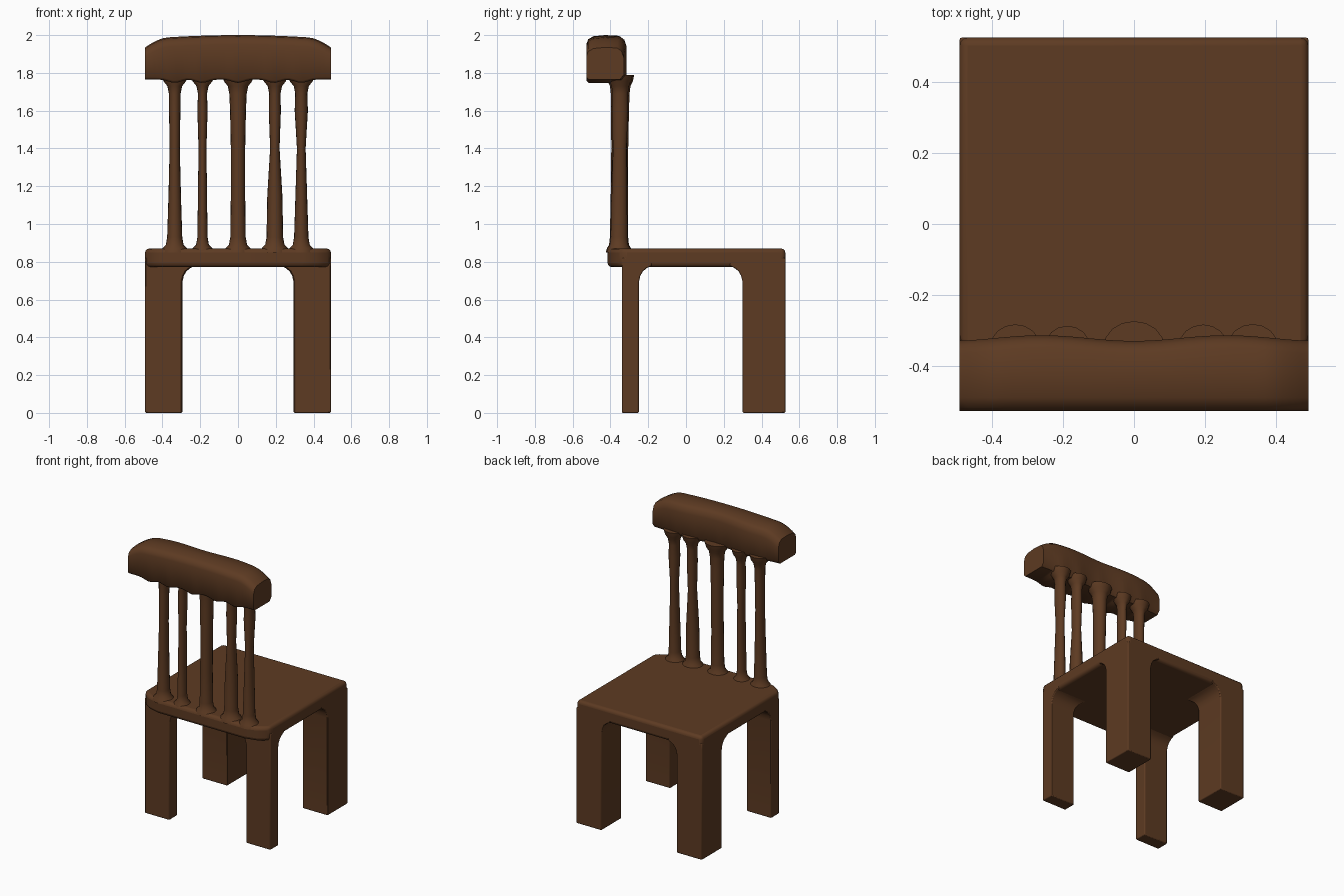
import bpy, bmesh, math

if "Cube" in bpy.data.objects:
    bpy.data.objects.remove(bpy.data.objects["Cube"])

wood = bpy.data.materials.new("brown wood")
wood.diffuse_color = (0.11, 0.043, 0.016, 1)
wood.use_nodes = True
wood.node_tree.nodes["Principled BSDF"].inputs["Base Color"].default_value = wood.diffuse_color


def finish(name, bm, bevel=0.0, segments=3, angle=40):
    bmesh.ops.recalc_face_normals(bm, faces=bm.faces)
    mesh = bpy.data.meshes.new(name)
    bm.to_mesh(mesh)
    bm.free()
    ob = bpy.data.objects.new(name, mesh)
    bpy.context.collection.objects.link(ob)
    mesh.materials.append(wood)
    if bevel:
        mod = ob.modifiers.new("soft edges", 'BEVEL')
        mod.width, mod.segments = bevel, segments
        mod.limit_method, mod.angle_limit = 'ANGLE', math.radians(35)
    bpy.ops.object.select_all(action='DESELECT')
    bpy.context.view_layer.objects.active = ob
    ob.select_set(True)
    bpy.ops.object.shade_smooth_by_angle(angle=math.radians(angle))
    return ob


def loft(name, rings, **kw):
    """Skin a stack of equal-length rings and cap both ends."""
    bm = bmesh.new()
    rows = [[bm.verts.new(p) for p in ring] for ring in rings]
    n = len(rows[0])
    for a, b in zip(rows, rows[1:]):
        for i in range(n):
            j = (i + 1) % n
            bm.faces.new((a[i], a[j], b[j], b[i]))
    bm.faces.new(rows[0])
    bm.faces.new(rows[-1])
    return finish(name, bm, **kw)


def leg(name, side, inner, y_outer, y_inner):
    """Square leg whose two inner faces curve out into the seat."""
    flare = [(0, 0), (0.69, 0), (0.725, 0.008), (0.75, 0.022),
             (0.768, 0.045), (0.78, 0.07), (0.82, 0.07)]
    d = 1 if y_inner > y_outer else -1
    rings = []
    for z, f in flare:
        xi, yi = side * (inner - f), y_inner + d * f
        xo = side * 0.492
        rings.append([(xo, y_outer, z), (xi, y_outer, z), (xi, yi, z), (xo, yi, z)])
    loft(name, rings, bevel=0.006, segments=2)


for side, word in ((-1, "left"), (1, "right")):
    leg(word + "_thick_leg", side, 0.295, 0.526, 0.30)
    leg(word + "_thin_leg", side, 0.30, -0.34, -0.25)

# Seat slab with a rounded bulge under the spindles
half = [(0.492, 0.526), (0.492, -0.335), (0.465, -0.365), (0.42, -0.395), (0.34, -0.415)]
outline = half + [(-x, y) for x, y in reversed(half)]
loft("seat", [[(x, y, z) for x, y in outline] for z in (0.772, 0.87)], bevel=0.022)

# Spindles: x positions with (height, half width) control points
spindles = [
    (-0.335, [(0.93, 0.040), (1.15, 0.033), (1.4, 0.027), (1.6, 0.030), (1.69, 0.031)]),
    (-0.188, [(0.93, 0.027), (1.15, 0.024), (1.4, 0.021), (1.6, 0.027), (1.69, 0.024)]),
    (0.000, [(0.93, 0.041), (1.15, 0.038), (1.4, 0.038), (1.6, 0.042), (1.69, 0.046)]),
    (0.195, [(0.93, 0.044), (1.15, 0.040), (1.4, 0.025), (1.6, 0.032), (1.69, 0.030)]),
    (0.335, [(0.93, 0.038), (1.15, 0.031), (1.4, 0.023), (1.6, 0.035), (1.69, 0.032)]),
]
for k, (cx, pts) in enumerate(spindles):
    low, high = pts[0][1], pts[-1][1]
    profile = ([(0.85, low + 0.035), (0.872, low + 0.025), (0.89, low + 0.007)] + pts
               + [(1.73, high + 0.008), (1.755, high + 0.028), (1.79, high + 0.04)])
    rings = []
    for z, r in profile:
        ry = 0.6 * r + 0.022
        cy = -0.355 + 0.008 * (z - 0.87)
        rings.append([(cx + r * math.cos(t), cy + ry * math.sin(t), z)
                      for t in (math.tau * i / 16 for i in range(16))])
    loft("spindle_%d" % (k + 1), rings)

# Top rail: arched top, scalloped underside, swept along x
rings = []
for i in range(41):
    x = -0.492 + 0.984 * i / 40
    a = abs(x)
    top = 2.0 - 0.012 * (a / 0.37) ** 2 if a < 0.37 else 1.988 - 0.053 * ((a - 0.37) / 0.122) ** 1.6
    near = min(abs(a - c) for c in (0, 0.19, 0.335))
    bottom = 1.765 - 0.018 * math.exp(-(near / 0.045) ** 2)
    front = -0.322 - 0.008 * math.cos(x * 12)
    c = 0.035
    rings.append([(x, -0.528, bottom + 0.012), (x, -0.516, bottom), (x, front - 0.02, bottom),
                  (x, front, bottom + 0.025), (x, front, top - 0.055),
                  (x, front - 0.012, top - 0.02), (x, front - c, top - 0.003),
                  (x, -0.43, top), (x, -0.49, top - 0.006),
                  (x, -0.518, top - 0.022), (x, -0.528, top - 0.05)])
loft("top_rail", rings, angle=50)
